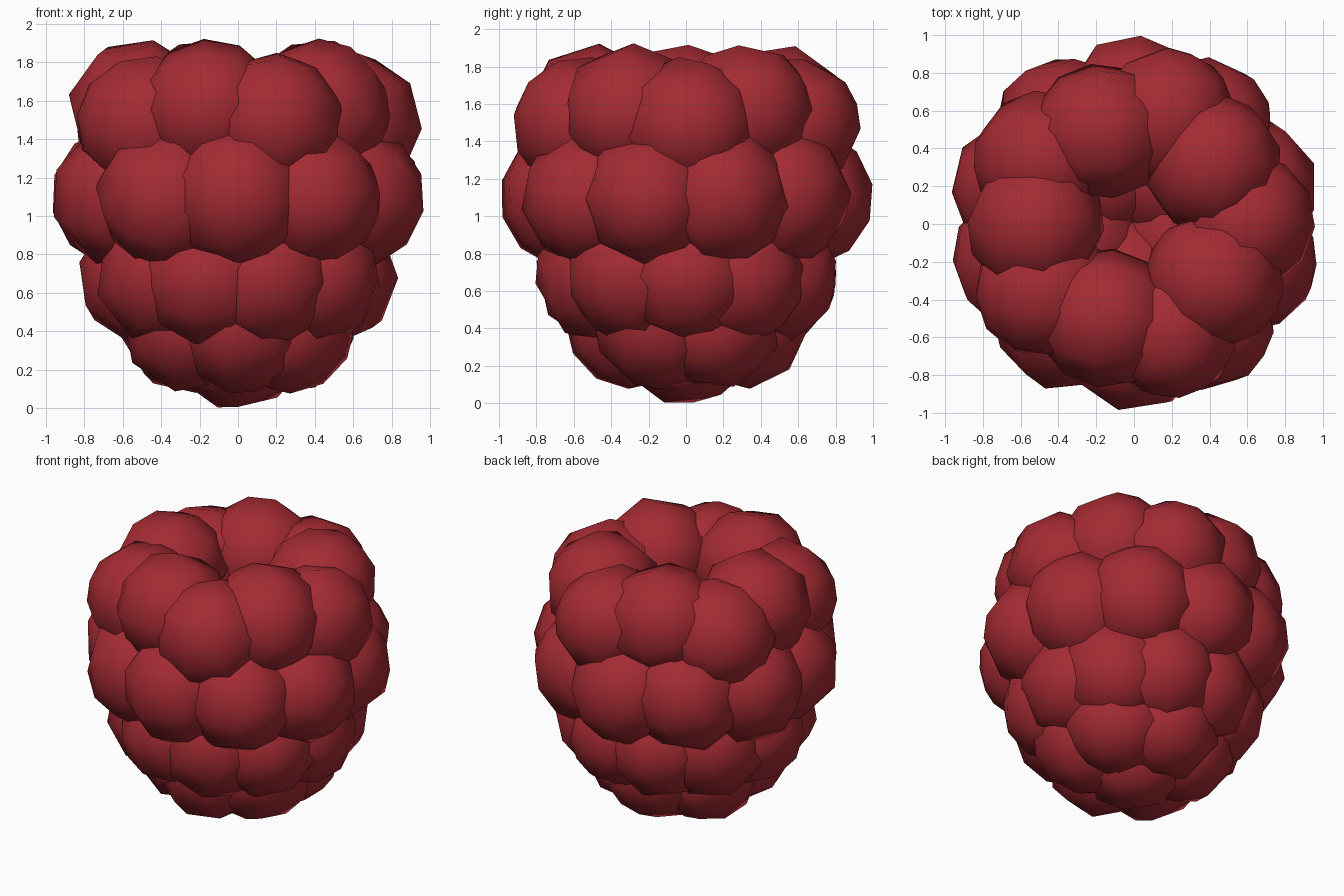
import bpy, bmesh, math, random
from mathutils import Matrix, Vector, Euler

if "Cube" in bpy.data.objects:
    bpy.data.objects.remove(bpy.data.objects["Cube"])

random.seed(4)
red = bpy.data.materials.new("berry red")
red.diffuse_color = (0.37, 0.024, 0.033, 1)
red.use_nodes = True
red.node_tree.nodes["Principled BSDF"].inputs["Base Color"].default_value = red.diffuse_color


def drupelet_ring(name, count, start, radius, z, size, zig=0.0):
    """Ring of overlapping low-poly beads; zig alternates high/inner and low/outer."""
    bm = bmesh.new()
    for i in range(count):
        a = math.radians(start + 360 * i / count)
        s = 1 if i % 2 else -1
        r = radius - s * zig
        pos = Vector((r * math.cos(a), r * math.sin(a), z + s * zig))
        turn = Euler([random.uniform(0, math.tau) for _ in range(3)]).to_matrix().to_4x4()
        bmesh.ops.create_uvsphere(bm, u_segments=8, v_segments=6, radius=size,
                                  matrix=Matrix.Translation(pos) @ turn)
    for f in bm.faces:
        f.smooth = True
    me = bpy.data.meshes.new(name)
    bm.to_mesh(me)
    bm.free()
    me.materials.append(red)
    ob = bpy.data.objects.new(name, me)
    bpy.context.collection.objects.link(ob)


# rows from the open crown down to the tip
drupelet_ring("crown_drupelets", 10, 1, 0.555, 1.52, 0.37, 0.035)
drupelet_ring("wide_drupelets", 10, 18, 0.63, 1.10, 0.375)
drupelet_ring("middle_drupelets", 10, 0, 0.47, 0.68, 0.365)
drupelet_ring("lower_drupelets", 6, 32, 0.30, 0.43, 0.355)

# single bead at the tip, resting on the ground
drupelet_ring("tip_drupelet", 1, 0, 0.0, 0.345, 0.36)

# beads forming the floor of the hollow in the crown
drupelet_ring("hollow_floor", 5, 54, 0.32, 1.13, 0.37)
